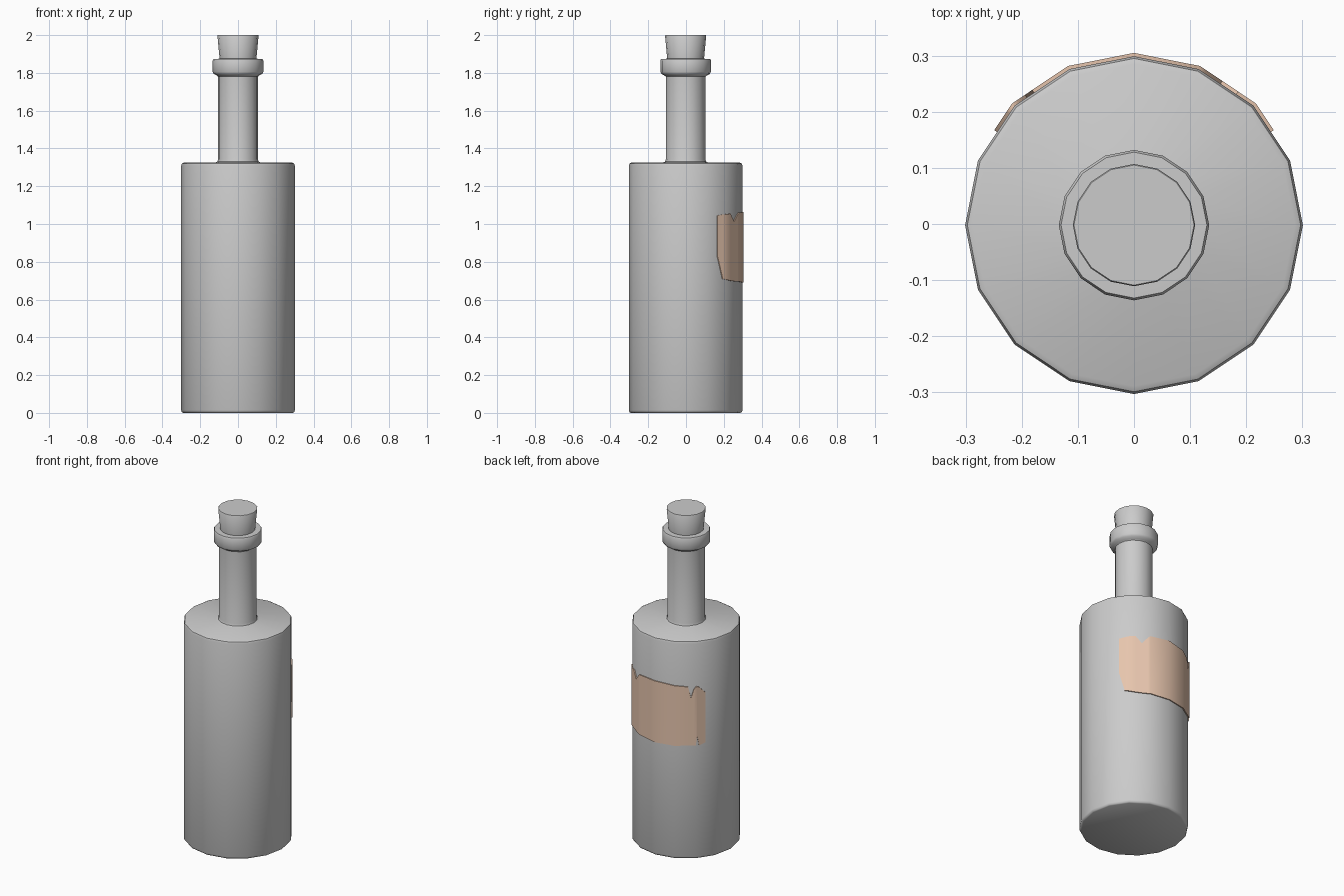
import bpy, bmesh
from math import sin, cos, radians

if "Cube" in bpy.data.objects:
    bpy.data.objects.remove(bpy.data.objects["Cube"])

SIDES = 16
Y_OFF = -0.002   # keeps the whole model, label included, centred


def finish(name, bm, angle):
    bmesh.ops.recalc_face_normals(bm, faces=bm.faces)
    mesh = bpy.data.meshes.new(name)
    bm.to_mesh(mesh)
    bm.free()
    ob = bpy.data.objects.new(name, mesh)
    bpy.context.collection.objects.link(ob)
    ob.location.y = Y_OFF
    bpy.ops.object.select_all(action='DESELECT')
    ob.select_set(True)
    bpy.context.view_layer.objects.active = ob
    bpy.ops.object.shade_smooth_by_angle(angle=radians(angle))
    return ob


def lathe(name, profile, angle=40):
    """Closed solid of revolution from (radius, z) pairs."""
    bm = bmesh.new()
    rings = [[bm.verts.new((r * cos(radians(i * 360 / SIDES)),
                            r * sin(radians(i * 360 / SIDES)), z))
              for i in range(SIDES)] for r, z in profile]
    for a, b in zip(rings, rings[1:]):
        for i in range(SIDES):
            j = (i + 1) % SIDES
            bm.faces.new((a[i], a[j], b[j], b[i]))
    bm.faces.new(rings[0][::-1])
    bm.faces.new(rings[-1])
    return finish(name, bm, angle)


# Bottle: body, flat shoulder, neck and lip
lathe("bottle", [
    (0.290, 0.0), (0.297, 0.004), (0.301, 0.014),
    (0.301, 1.308), (0.297, 1.320), (0.287, 1.325),
    (0.120, 1.325), (0.109, 1.330), (0.105, 1.342),
    (0.105, 1.780), (0.112, 1.786), (0.128, 1.794), (0.134, 1.806),
    (0.134, 1.866), (0.130, 1.874), (0.098, 1.875)])

# Tapered stopper
lathe("cork", [(0.096, 1.86), (0.109, 1.997), (0.107, 2.0)])

# Torn paper label: (angle from the back, bottom z, top z)
columns = [
    (-55.8, 0.83, 1.045), (-49.5, 0.71, 1.05), (-45, 0.705, 1.052),
    (-38, 0.70, 1.055), (-31.5, 0.697, 1.012), (-25, 0.695, 1.05),
    (-22.5, 0.695, 1.06), (0, 0.69, 1.063), (22.5, 0.69, 1.055),
    (37, 0.692, 1.048), (40, 0.693, 0.98), (43, 0.693, 1.035),
    (45, 0.693, 1.048), (46.3, 0.75, 1.05), (48.5, 0.69, 1.045),
    (55.8, 0.703, 1.006)]


def on_wall(phi, z, corner_radius):
    """Point on the flat-sided wall at angle phi from +y towards -x."""
    r = corner_radius * cos(radians(11.25)) / cos(radians(phi % 22.5 - 11.25))
    return (-r * sin(radians(phi)), r * cos(radians(phi)), z)


bm = bmesh.new()
strips = [[[bm.verts.new(on_wall(p, z, rad)) for z in (lo, hi)]
           for p, lo, hi in columns] for rad in (0.2995, 0.307)]
inner, outer = strips
for k in range(len(columns) - 1):
    for s in strips:
        bm.faces.new((s[k][0], s[k + 1][0], s[k + 1][1], s[k][1]))
    for e in (0, 1):
        bm.faces.new((inner[k][e], inner[k + 1][e], outer[k + 1][e], outer[k][e]))
for k in (0, -1):
    bm.faces.new((inner[k][0], inner[k][1], outer[k][1], outer[k][0]))
label = finish("label", bm, 40)
mat = bpy.data.materials.new("label_paper")
mat.diffuse_color = (0.80, 0.56, 0.42, 1)
mat.use_nodes = True
mat.node_tree.nodes["Principled BSDF"].inputs["Base Color"].default_value = mat.diffuse_color
label.data.materials.append(mat)
